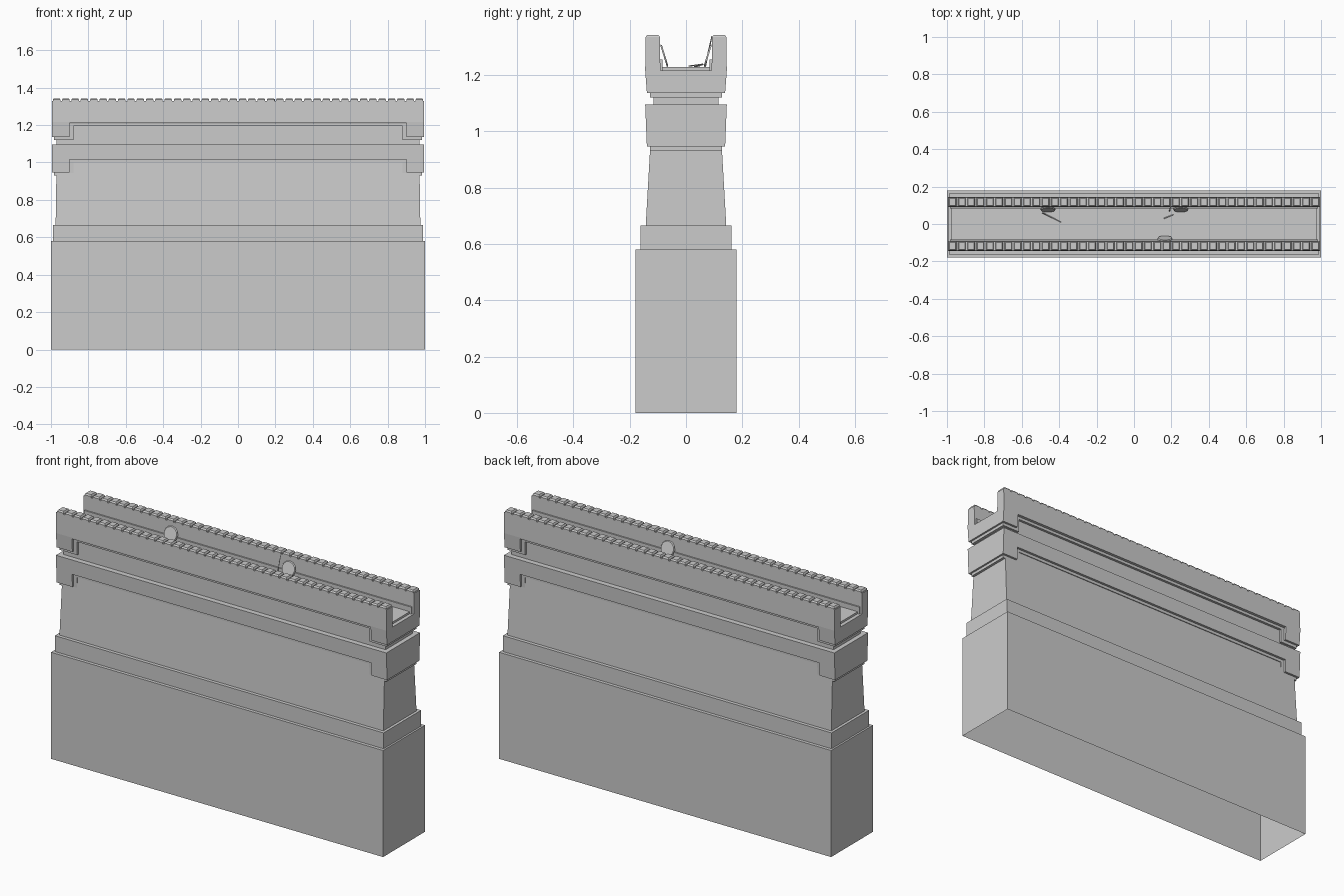
import bpy, bmesh
from math import radians
from mathutils import Vector, Matrix

if "Cube" in bpy.data.objects:
    bpy.data.objects.remove(bpy.data.objects["Cube"])


def finish(name, bm):
    bmesh.ops.recalc_face_normals(bm, faces=bm.faces)
    me = bpy.data.meshes.new(name)
    bm.to_mesh(me)
    bm.free()
    ob = bpy.data.objects.new(name, me)
    bpy.context.collection.objects.link(ob)
    return ob


def loft(bm, rings, cx=0, cy=0, cap_bottom=True):
    """Stack of rectangles (half x, half y, z) joined into one shell."""
    loops = [[bm.verts.new((cx + sx * x, cy + sy * y, z))
              for sx, sy in ((-1, -1), (1, -1), (1, 1), (-1, 1))] for x, y, z in rings]
    for a, b in zip(loops, loops[1:]):
        for i in range(4):
            j = (i + 1) % 4
            bm.faces.new((a[i], a[j], b[j], b[i]))
    bm.faces.new(loops[-1])
    if cap_bottom:
        bm.faces.new(loops[0][::-1])


def cornice(name, x, inner, z0, z1, z2, y0, y2):
    """Band with dropped end blocks; its faces flare from y0 to y2."""
    pts = [(-x, z0), (-inner, z0), (-inner, z1), (inner, z1),
           (inner, z0), (x, z0), (x, z2), (-x, z2)]
    bm = bmesh.new()
    sides = []
    for s in (-1, 1):
        sides.append([bm.verts.new((px, s * (y0 + (y2 - y0) * (pz - z0) / (z2 - z0)), pz))
                      for px, pz in pts])
        bm.faces.new(sides[-1])
    a, b = sides
    for i in range(len(pts)):
        j = (i + 1) % len(pts)
        bm.faces.new((a[i], a[j], b[j], b[i]))
    return finish(name, bm)


# Wall body, open underneath: plinth, step, tapered wall and neck
bm = bmesh.new()
loft(bm, [(1, .18, 0), (1, .18, .58), (.99, .162, .58), (.99, .162, .666),
          (.975, .143, .666), (.97, .124, 1.0), (.97, .124, 1.05),
          (.97, .116, 1.05), (.97, .116, 1.2)], cap_bottom=False)
finish("wall_body", bm)

# Two cornice bands, each over a smaller moulding
for tag, z in (("lower", .946), ("upper", 1.137)):
    mid = .07 if tag == "lower" else .073
    top = .15 if tag == "lower" else .08
    cornice(tag + "_cornice", .995, .9, z, z + mid, z + top, .139, .145)
    cornice(tag + "_moulding", .985, .88, z - .016, z + mid - .016, z + top - .008, .127, .13)

# Parapets with small crenel blocks
for tag, s in (("front", -1), ("back", 1)):
    bm = bmesh.new()
    cy = s * .118
    loft(bm, [(.995, .027, 1.217), (.995, .025, 1.329)], cy=cy)
    finish(tag + "_parapet", bm)
    bm = bmesh.new()
    for i in range(40):
        loft(bm, [(.02, .025, 1.329), (.02, .025, 1.336), (.016, .019, 1.343)],
             cx=-.97 + i * 1.94 / 39, cy=cy)
    finish(tag + "_crenels", bm)
    bm = bmesh.new()
    loft(bm, [(.985, .004, 1.217), (.985, .004, 1.255)], cy=s * .088)
    finish(tag + "_curb", bm)

# Walkway floor
bm = bmesh.new()
loft(bm, [(.975, .088, 1.215), (.975, .088, 1.228)])
finish("walkway_floor", bm)

# Round shields leaning on the parapets
for i, (x, y, s) in enumerate(((-.46, .077, 1), (.25, .077, 1), (.165, -.077, -1))):
    bm = bmesh.new()
    bmesh.ops.create_cone(bm, cap_ends=True, segments=12, radius1=.042, radius2=.038, depth=.006,
                          matrix=Matrix.Translation((x, y, 1.269)) @ Matrix.Rotation(s * radians(73), 4, 'X'))
    finish("shield_%d" % (i + 1), bm)

# Thin weapons left on the walkway
for name, a, b in (("lying_spear", (-.49, .06, 1.238), (-.39, .01, 1.232)),
                   ("leaning_spear", (.19, .068, 1.23), (.195, .092, 1.338)),
                   ("lying_blade", (.16, .03, 1.231), (.21, .05, 1.233))):
    a, b = Vector(a), Vector(b)
    d = b - a
    m = Matrix.Translation((a + b) / 2) @ d.to_track_quat('Z', 'Y').to_matrix().to_4x4()
    bm = bmesh.new()
    bmesh.ops.create_cone(bm, cap_ends=True, segments=4, radius1=.003, radius2=.002,
                          depth=d.length, matrix=m)
    finish(name, bm)
